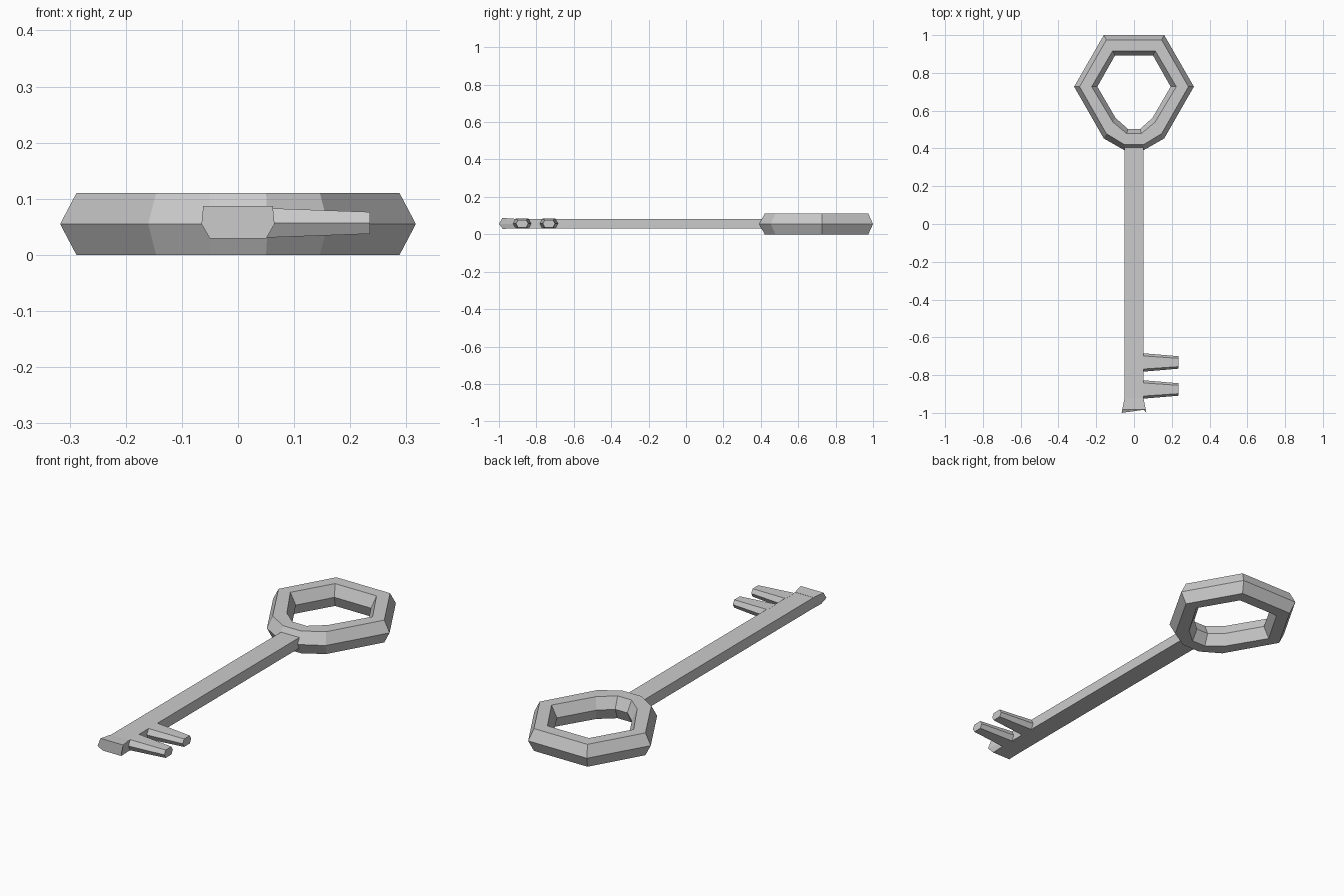
import bpy, bmesh

if "Cube" in bpy.data.objects:
    bpy.data.objects.remove(bpy.data.objects["Cube"])

metal = bpy.data.materials.new("grey metal")
metal.diffuse_color = (0.6, 0.6, 0.6, 1)
metal.use_nodes = True
metal.node_tree.nodes["Principled BSDF"].inputs["Base Color"].default_value = metal.diffuse_color
MID = 0.055


def loft(name, loops, closed=False):
    """Skin equal-length point loops, capping the ends unless closed."""
    bm = bmesh.new()
    rows = [[bm.verts.new(p) for p in loop] for loop in loops]
    n = len(rows[0])
    for i in range(len(rows) if closed else len(rows) - 1):
        a, b = rows[i], rows[(i + 1) % len(rows)]
        for k in range(n):
            bm.faces.new((a[k], a[(k + 1) % n], b[(k + 1) % n], b[k]))
    if not closed:
        bm.faces.new(rows[0])
        bm.faces.new(rows[-1])
    bmesh.ops.recalc_face_normals(bm, faces=bm.faces)
    mesh = bpy.data.meshes.new(name)
    bm.to_mesh(mesh)
    bm.free()
    mesh.materials.append(metal)
    obj = bpy.data.objects.new(name, mesh)
    bpy.context.collection.objects.link(obj)
    return obj


def outline(half, z):
    """Mirror a right-hand half outline across x = 0."""
    pts = half + [(-x, y) for x, y in reversed(half)]
    return [(x, y, z) for x, y in pts]


# Bow: hexagonal ring with a blunted lower corner and ridged rim
rim = [(0.16, 1.0), (0.317, 0.727), (0.16, 0.453), (0.053, 0.392)]
shoulder = [(0.146, 0.975), (0.288, 0.727), (0.146, 0.478), (0.05, 0.42)]
inner = [(0.113, 0.917), (0.224, 0.727), (0.112, 0.54), (0.038, 0.478)]
hole = [(0.1, 0.893), (0.194, 0.727), (0.098, 0.562), (0.033, 0.504)]
loft("bow", [outline(rim, MID), outline(shoulder, 0.11), outline(inner, 0.11),
             outline(hole, MID), outline(inner, 0), outline(shoulder, 0)], closed=True)


# Shaft: square bar
def bar(y, w, lo, hi):
    return [(-w, y, lo), (w, y, lo), (w, y, hi), (-w, y, hi)]


loft("shaft", [bar(-0.92, 0.05, 0.031, 0.083), bar(0.41, 0.05, 0.031, 0.083)])

# Tip: flared end with a ridge across the front
loft("tip", [
    [(-0.05, -0.92, 0.031), (0.05, -0.92, 0.031), (0.05, -0.92, MID),
     (0.05, -0.92, 0.084), (-0.05, -0.92, 0.084), (-0.05, -0.92, MID)],
    [(-0.05, -0.98, 0.029), (0.05, -0.98, 0.029), (0.065, -1.0, MID),
     (0.062, -0.982, 0.087), (-0.062, -0.982, 0.087), (-0.065, -1.0, MID)]])


# Teeth: tapered hexagonal prongs
def hexagon(x, y, wide, flat, h):
    return [(x, y + dy, MID + 0.002 + dz) for dy, dz in
            ((wide, 0), (flat, h), (-flat, h), (-wide, 0), (-flat, -h), (flat, -h))]


for name, y in (("inner_tooth", -0.733), ("outer_tooth", -0.876)):
    loft(name, [hexagon(0.045, y, 0.049, 0.035, 0.0265),
                hexagon(0.235, y, 0.033, 0.022, 0.0195)])
